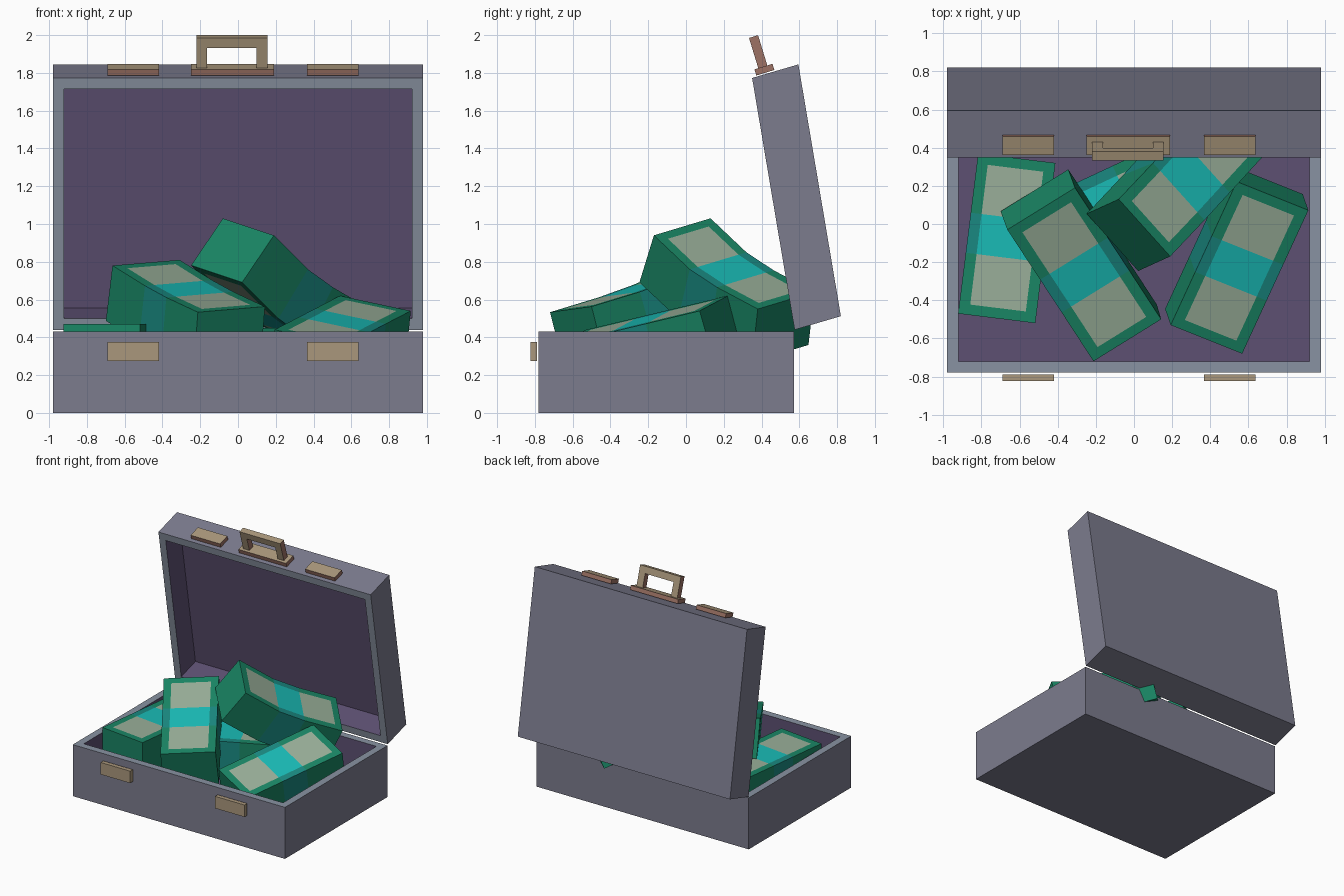
import bpy, bmesh, math
from mathutils import Vector as V, Matrix

if "Cube" in bpy.data.objects:
    bpy.data.objects.remove(bpy.data.objects["Cube"])


def mat(name, r, g, b):
    m = bpy.data.materials.new(name)
    m.diffuse_color = (r, g, b, 1)
    m.use_nodes = True
    m.node_tree.nodes["Principled BSDF"].inputs["Base Color"].default_value = m.diffuse_color
    return m


CASE = mat("case_grey", .20, .20, .27)
RIM = mat("rim_grey", .25, .29, .36)
LINING = mat("lining_purple", .11, .08, .17)
TAN = mat("fitting_tan", .40, .31, .20)
RUST = mat("fitting_rust", .34, .17, .13)
GREEN = mat("cash_green", .01, .24, .13)
PAPER = mat("cash_paper", .32, .43, .32)
CYAN = mat("band_cyan", .01, .50, .47)
TEAL = mat("band_teal", .01, .25, .22)


def finish(bm, name, mats):
    bmesh.ops.recalc_face_normals(bm, faces=bm.faces[:])
    me = bpy.data.meshes.new(name)
    bm.to_mesh(me)
    bm.free()
    for m in mats:
        me.materials.append(m)
    ob = bpy.data.objects.new(name, me)
    bpy.context.collection.objects.link(ob)
    return ob


def loft(bm, rings, colour):
    """Join rings of points into a capped skin; colour(segment, strip) picks the material."""
    vs = [[bm.verts.new(p) for p in r] for r in rings]
    n = len(rings[0])
    for i in range(len(vs) - 1):
        for j in range(n):
            k = (j + 1) % n
            f = bm.faces.new((vs[i][j], vs[i][k], vs[i + 1][k], vs[i + 1][j]))
            f.material_index = colour(i, j)
    bm.faces.new(vs[0]).material_index = colour(-1, 0)
    bm.faces.new(vs[-1]).material_index = colour(len(vs) - 1, 0)


def tray(name, origin, along, depth, half=.98, wall=.06):
    """Open shell: origin is the middle of one outer edge, depth points to the open side."""
    origin, along, depth = V(origin), V(along), V(depth)
    a, d = wall / along.length, wall / depth.length

    def ring(inset, t):
        hx, s0, s1 = half - inset * wall, inset * a, 1 - inset * a
        return [origin + V((x, 0, 0)) + along * s + depth * t
                for x, s in ((-hx, s0), (hx, s0), (hx, s1), (-hx, s1))]

    bm = bmesh.new()
    loft(bm, [ring(0, 0), ring(0, 1), ring(1, 1), ring(1, d)],
         lambda i, j: (0, 0, 1, 2, 2)[i + 1])
    return finish(bm, name, [CASE, RIM, LINING])


def plate(name, centre, size, tilt=0, sides=RUST):
    bm = bmesh.new()
    bmesh.ops.create_cube(bm, size=1)
    for f in bm.faces:
        f.material_index = 0 if f.normal.z > .5 else 1
    ob_m = (Matrix.Translation(centre) @ Matrix.Rotation(tilt, 4, 'X')
            @ Matrix.Diagonal((*size, 1)))
    bm.transform(ob_m)
    return finish(bm, name, [TAN, sides])


# Case shells
tray("case_base", (0, -.78, 0), (0, 1.352, 0), (0, 0, .43))
tray("case_lid", (0, .82, .512), (0, -.225, 1.333), (0, -.245, -.072))

# Latches on both halves
TILT = math.radians(17)
for side, x in (("left", -.555), ("right", .502)):
    plate("base_latch_" + side, (x, -.807, .325), (.272, .035, .10), 0, TAN)
    plate("lid_latch_" + side, (x, .415, 1.817), (.272, .10, .034), TILT)
plate("handle_plate", (-.03, .415, 1.817), (.44, .10, .034), TILT)

# Handle: U outline given thickness and tilted with the lid
bm = bmesh.new()
o, i, top = .188, .131, .176
outline = [(-o, 0), (-o, top), (o, top), (o, 0), (i, 0), (i, top - .055), (-i, top - .055), (-i, 0)]
face = bm.faces.new([bm.verts.new((x, -.025, z)) for x, z in outline])
ext = bmesh.ops.extrude_face_region(bm, geom=[face])
bmesh.ops.translate(bm, vec=(0, .05, 0),
                    verts=[g for g in ext["geom"] if isinstance(g, bmesh.types.BMVert)])
bmesh.ops.recalc_face_normals(bm, faces=bm.faces[:])
for f in bm.faces:
    f.material_index = 1 if abs(f.normal.x) > .5 else 0
bm.transform(Matrix.Translation((-.032, .409, 1.824)) @ Matrix.Rotation(TILT, 4, 'X'))
finish(bm, "handle", [TAN, RUST])


def bundle(name, start, end, width, bends=None, thick=.31):
    """Banded stack of notes along the top centre line, bending at the band edges."""
    p0, p3, w = V(start), V(end), V(width)
    p1, p2 = [V(b) for b in bends] if bends else (p0.lerp(p3, .38), p0.lerp(p3, .63))
    path = [p0, p0.lerp(p1, .17), p1, p2, p2.lerp(p3, .83), p3]
    rings = []
    for k, p in enumerate(path):
        fwd = (path[min(k + 1, 5)] - p).normalized()
        back = (p - path[max(k - 1, 0)]).normalized()
        n = w.cross(fwd + back).normalized()
        if n.z < 0:
            n = -n
        upper = [p + w * t for t in (-.5, -.36, .36, .5)]
        rings.append(upper + [q - n * thick for q in reversed(upper)])

    def colour(seg, strip):
        printed = strip in (1, 5)
        if seg == 2:
            return 2 if printed else 3
        return 1 if printed and seg in (1, 3) else 0

    bm = bmesh.new()
    loft(bm, rings, colour)
    finish(bm, name, [GREEN, PAPER, CYAN, TEAL])


# Cash bundles heaped in the case
bundle("cash_left", (-.72, -.495, .47), (-.615, .345, .47), (.405, -.05, 0))
bundle("cash_front", (-.487, .08, .795), (-.035, -.61, .548), (.355, .22, .03),
       [(-.315, -.182, .688), (-.202, -.354, .626)])
bundle("cash_top", (.055, -.02, .985), (.565, .53, .595), (.27, -.30, -.09),
       [(.235, .17, .805), (.367, .314, .71)])
bundle("cash_right", (.727, .147, .58), (.38, -.605, .40), (.375, -.15, -.08))
bundle("cash_middle", (-.50, -.10, .45), (.25, .25, .45), (-.17, .37, 0))
